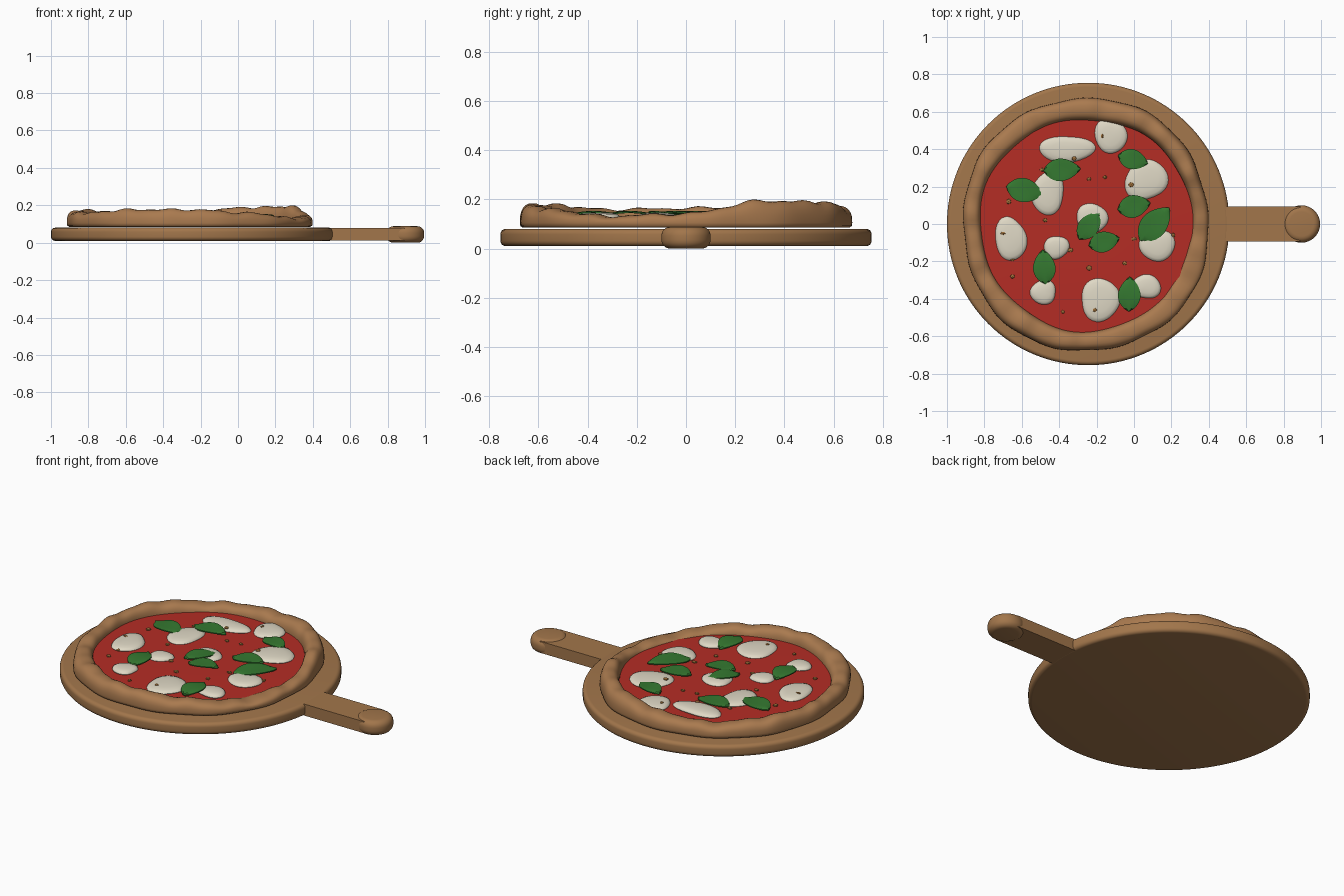
import bpy, bmesh, math, random
from math import sin, cos, pi, radians

if "Cube" in bpy.data.objects:
    bpy.data.objects.remove(bpy.data.objects["Cube"])

random.seed(4)


def material(name, rgb):
    m = bpy.data.materials.new(name)
    m.diffuse_color = (*rgb, 1)
    m.use_nodes = True
    m.node_tree.nodes["Principled BSDF"].inputs["Base Color"].default_value = m.diffuse_color
    return m


WOOD = material("wood", (0.36, 0.18, 0.07))
CRUST = material("baked crust", (0.40, 0.195, 0.078))
SAUCE = material("tomato red", (0.46, 0.026, 0.018))
CHEESE = material("cream white", (0.74, 0.69, 0.56))
LEAF = material("leaf green", (0.035, 0.19, 0.03))
CRUMB = material("crumb tan", (0.36, 0.17, 0.045))


def finish(name, bm, mat, angle=40):
    bmesh.ops.recalc_face_normals(bm, faces=bm.faces[:])
    me = bpy.data.meshes.new(name)
    bm.to_mesh(me)
    bm.free()
    me.materials.append(mat)
    ob = bpy.data.objects.new(name, me)
    bpy.context.collection.objects.link(ob)
    bpy.ops.object.select_all(action='DESELECT')
    bpy.context.view_layer.objects.active = ob
    ob.select_set(True)
    bpy.ops.object.shade_smooth_by_angle(angle=radians(angle))
    return ob


def rings(name, profile, center, n, mat, angle=40, caps=True, loop=False):
    """Surface of revolution; profile(a) gives (r, z) pairs at angle a."""
    bm = bmesh.new()
    cols = []
    for i in range(n):
        a = 2 * pi * i / n
        cols.append([bm.verts.new((center[0] + r * cos(a), center[1] + r * sin(a), z))
                     for r, z in profile(a)])
    m = len(cols[0])
    for i in range(n):
        p, q = cols[i], cols[(i + 1) % n]
        for j in range(m if loop else m - 1):
            k = (j + 1) % m
            bm.faces.new((p[j], q[j], q[k], p[k]))
    if caps and not loop:
        bm.faces.new([c[0] for c in cols])
        bm.faces.new([c[-1] for c in cols])
    return finish(name, bm, mat, angle)


def rounded(r, z0, z1, f, steps=5):
    """Disc edge profile with rounded lower and upper corners."""
    pts = []
    for zc, start in ((z0 + f, -pi / 2), (z1 - f, 0)):
        for k in range(steps + 1):
            t = start + pi / 2 * k / steps
            pts.append((r - f + f * cos(t), zc + f * sin(t)))
    return pts


# Serving board, handle and knob
C = (-0.245, 0)
rings("board", lambda a: rounded(0.755, 0.01, 0.08, 0.022), C, 128, WOOD)
bm = bmesh.new()
bmesh.ops.create_cube(bm, size=1)
for v in bm.verts:
    v.co = (0.67 + v.co.x * 0.44, v.co.y * 0.185, 0.045 + v.co.z * 0.068)
finish("handle", bm, WOOD)
rings("handle_knob", lambda a: rounded(0.1, 0.0, 0.088, 0.035), (0.895, 0), 48, WOOD)

# Hand-rolled crust: rim height follows a few keys plus small bumps
P = (-0.257, -0.003)
KEYS = [0.143, 0.195, 0.19, 0.168, 0.155, 0.175, 0.165, 0.16, 0.178, 0.178, 0.16, 0.132]


def rim_height(a):
    u = (a % (2 * pi)) / (2 * pi) * len(KEYS)
    i, t = int(u), u - int(u)
    t = t * t * (3 - 2 * t)
    h = KEYS[i % len(KEYS)] * (1 - t) + KEYS[(i + 1) % len(KEYS)] * t
    return h + 0.004 * sin(17 * a) + 0.003 * sin(29 * a + 1)


def crust_radius(a):
    return 0.672 - 0.010 * cos(2 * a) + 0.008 * cos(4 * a + 2.6) + 0.004 * sin(13 * a)


def inner_radius(a):
    return 0.566 + 0.006 * sin(3 * a) + 0.005 * sin(7 * a + 1)


def crust_profile(a):
    h, ro, ri = rim_height(a), crust_radius(a), inner_radius(a)
    mid, w = (ro + ri) / 2, (ro - ri) / 2
    pts = [(ri, 0.085), (ro - 0.012, 0.085), (ro - 0.002, 0.092)]
    z0 = 0.105
    for k in range(13):
        t = pi * k / 12
        c = cos(t)
        pts.append((mid + w * math.copysign(abs(c) ** 0.8, c),
                    z0 + (h - z0) * sin(t) ** 0.75))
    return pts


rings("crust", crust_profile, P, 160, CRUST, 60, loop=True)

# Sauce
SZ = 0.124
rings("sauce", lambda a: [(inner_radius(a) + 0.02, 0.09), (inner_radius(a) + 0.02, SZ - 0.002),
                          (0.4, SZ + 0.001), (0.2, SZ + 0.002), (0.02, SZ + 0.002)],
      P, 96, SAUCE)

# Melted cheese pieces: x, y, half width, half depth
CHEESES = [(-0.36, 0.40, 0.14, 0.075), (-0.125, 0.47, 0.083, 0.095), (0.065, 0.235, 0.112, 0.11),
           (-0.46, 0.165, 0.09, 0.112), (-0.225, 0.03, 0.09, 0.075), (-0.66, -0.08, 0.085, 0.115),
           (-0.415, -0.125, 0.064, 0.065), (0.125, -0.115, 0.09, 0.088),
           (-0.485, -0.365, 0.073, 0.062), (-0.18, -0.405, 0.11, 0.108), (0.065, -0.335, 0.075, 0.068)]
for i, (x, y, rx, ry) in enumerate(CHEESES):
    p1, p2 = random.uniform(0, 6), random.uniform(0, 6)

    def blob(a):
        r = 1 + 0.07 * sin(2 * a + p1) + 0.05 * sin(3 * a + p2)
        return [(r * q, z) for q, z in
                ((0.95, SZ - 0.006), (1, SZ + 0.003), (0.95, SZ + 0.010), (0.82, SZ + 0.016),
                 (0.55, SZ + 0.020), (0.2, SZ + 0.022))]
    ob = rings(f"cheese_{i + 1}", blob, (0, 0), 36, CHEESE, 70)
    for v in ob.data.vertices:
        v.co.x, v.co.y = x + v.co.x * rx, y + v.co.y * ry

# Basil leaves: x, y, half length, half width, heading in degrees
LEAVES = [(-0.385, 0.29, 0.10, 0.06, 3), (-0.585, 0.18, 0.10, 0.064, -12),
          (-0.005, 0.345, 0.083, 0.053, -15), (0.0, 0.095, 0.09, 0.06, 12),
          (0.11, 0.0, 0.118, 0.07, 48), (-0.24, -0.01, 0.09, 0.055, 52),
          (-0.16, -0.095, 0.085, 0.055, 14), (-0.48, -0.23, 0.093, 0.06, 95),
          (-0.025, -0.375, 0.093, 0.06, 88)]
for i, (x, y, hl, hw, deg) in enumerate(LEAVES):
    bm = bmesh.new()
    ca, sa = cos(radians(deg)), sin(radians(deg))
    n = 12
    rows = []
    for k in range(n + 1):
        s = -1 + 2 * k / n
        w = hw * max(0.02, (1 - s * s) ** 0.8) * (1 - 0.15 * s)
        row = []
        for j in (-1, -0.5, 0, 0.5, 1):
            u, v = s * hl, j * w
            z = SZ + 0.026 + 0.010 * abs(j) * (1 - s * s) - 0.006 * s * s - 0.008 * j * j
            row.append(bm.verts.new((x + u * ca - v * sa, y + u * sa + v * ca, z)))
        rows.append(row)
    for p, q in zip(rows, rows[1:]):
        for j in range(4):
            bm.faces.new((p[j], q[j], q[j + 1], p[j + 1]))
    ext = bmesh.ops.extrude_face_region(bm, geom=bm.faces[:])
    for v in ext["geom"]:
        if isinstance(v, bmesh.types.BMVert):
            v.co.z -= 0.006
    finish(f"basil_leaf_{i + 1}", bm, LEAF, 30)

# Crumbs scattered over the toppings; the last flag marks crumbs lying on cheese
CRUMBS = [(-0.67, 0.12, 0), (-0.49, 0.29, 0), (-0.32, 0.35, 1), (-0.24, 0.24, 0), (-0.155, 0.25, 0),
          (-0.015, 0.21, 1), (-0.475, 0.02, 0), (-0.34, -0.14, 0), (-0.24, -0.235, 0),
          (-0.05, -0.21, 0), (-0.65, -0.28, 0), (-0.38, -0.47, 0), (-0.7, -0.05, 1),
          (-0.17, 0.47, 1), (0.21, -0.06, 0), (-0.21, -0.46, 1), (0.0, -0.08, 0), (-0.65, -0.19, 0)]
bm = bmesh.new()
for x, y, up in CRUMBS:
    made = bmesh.ops.create_icosphere(bm, subdivisions=1, radius=0.013)
    sx, sy = random.uniform(0.7, 1.3), random.uniform(0.7, 1.2)
    for v in made["verts"]:
        v.co = (x + v.co.x * sx, y + v.co.y * sy, SZ + 0.005 + up * 0.014 + v.co.z * 0.6)
finish("crumbs", bm, CRUMB, 10)
